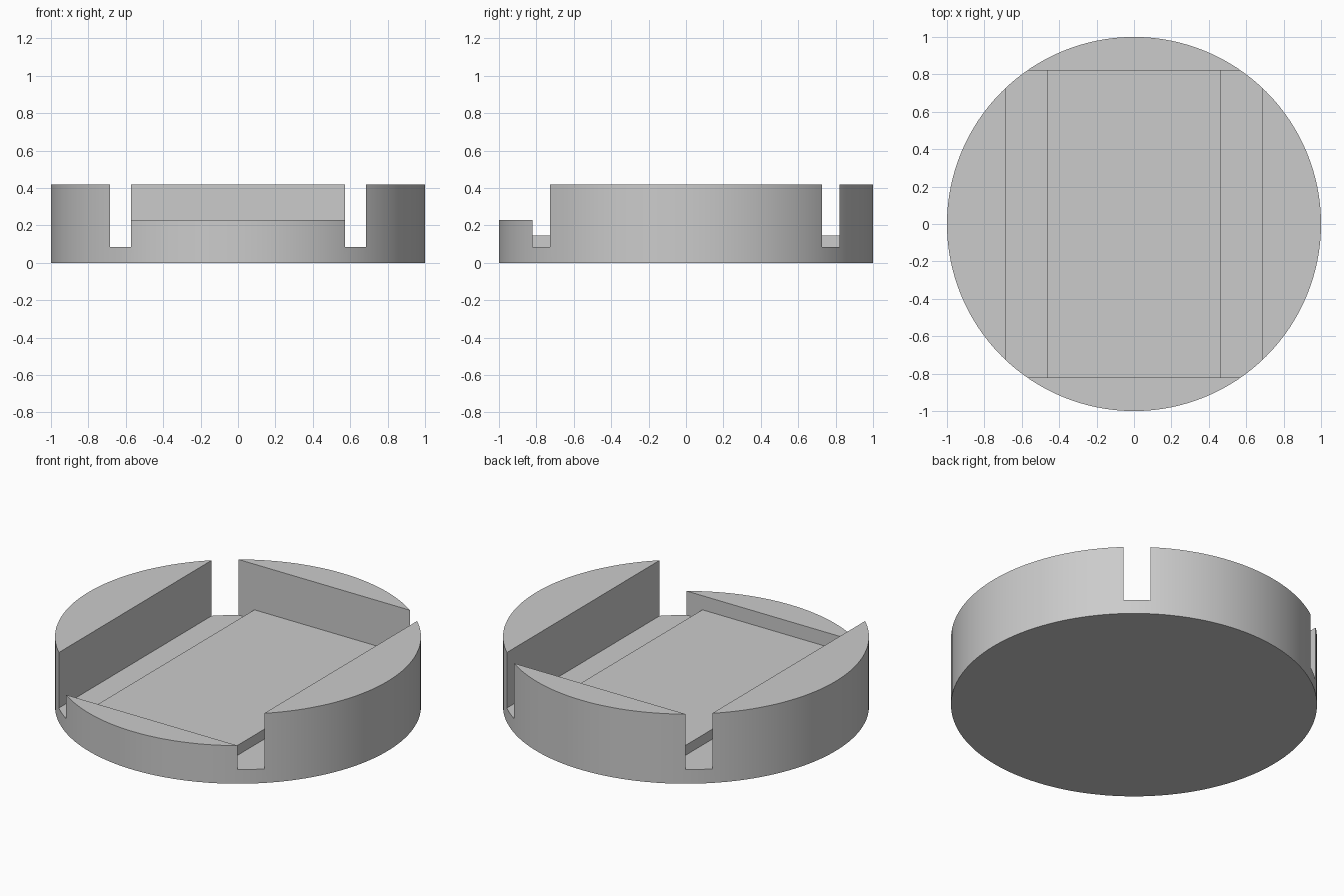
import bpy
import bmesh
import math

cube = bpy.data.objects.get("Cube")
if cube:
    bpy.data.objects.remove(cube, do_unlink=True)

HEIGHT, RIM, FRONT_RIM = 0.42, 0.82, 0.23
WALL, BED, FLOOR, BED_TOP = 0.685, 0.465, 0.085, 0.145

grey = bpy.data.materials.new("light grey")
grey.use_nodes = True
grey.diffuse_color = (0.6, 0.6, 0.6, 1)
grey.node_tree.nodes["Principled BSDF"].inputs["Base Color"].default_value = grey.diffuse_color


def prism(name, points, vector):
    """Solid made by sweeping a flat outline along a vector."""
    bm = bmesh.new()
    face = bm.faces.new([bm.verts.new(p) for p in points])
    swept = bmesh.ops.extrude_face_region(bm, geom=[face])["geom"]
    verts = [g for g in swept if isinstance(g, bmesh.types.BMVert)]
    bmesh.ops.translate(bm, verts=verts, vec=vector)
    bmesh.ops.recalc_face_normals(bm, faces=bm.faces)
    mesh = bpy.data.meshes.new(name)
    bm.to_mesh(mesh)
    bm.free()
    mesh.materials.append(grey)
    obj = bpy.data.objects.new(name, mesh)
    bpy.context.collection.objects.link(obj)
    return obj


# Round body
SIDES = 128
angles = [2 * math.pi * i / SIDES for i in range(SIDES)]
body = prism("round_tray", [(math.cos(a), math.sin(a), 0) for a in angles], (0, 0, HEIGHT))

# Recess with a raised bed between two side channels
half = [(WALL, 1), (WALL, FLOOR), (BED, FLOOR), (BED, BED_TOP)]
profile = half + [(-x, z) for x, z in reversed(half)]
recess = prism("recess_cutter", [(x, -RIM, z) for x, z in profile], (0, 2 * RIM, 0))

# Lowered front rim
lip = [(-0.63, -1.1), (0.63, -1.1), (0.63, -0.5), (-0.63, -0.5)]
front = prism("front_rim_cutter", [(x, y, FRONT_RIM) for x, y in lip], (0, 0, 1))

bpy.context.view_layer.objects.active = body
for cutter in (recess, front):
    cutter.hide_render = True
    cut = body.modifiers.new(cutter.name, "BOOLEAN")
    cut.operation = "DIFFERENCE"
    cut.solver = "EXACT"
    cut.object = cutter
    bpy.ops.object.modifier_apply(modifier=cut.name)
    bpy.data.objects.remove(cutter, do_unlink=True)

# Smooth round wall, crisp edges
bpy.ops.object.select_all(action="DESELECT")
body.select_set(True)
bpy.ops.object.shade_smooth_by_angle(angle=math.radians(30))
